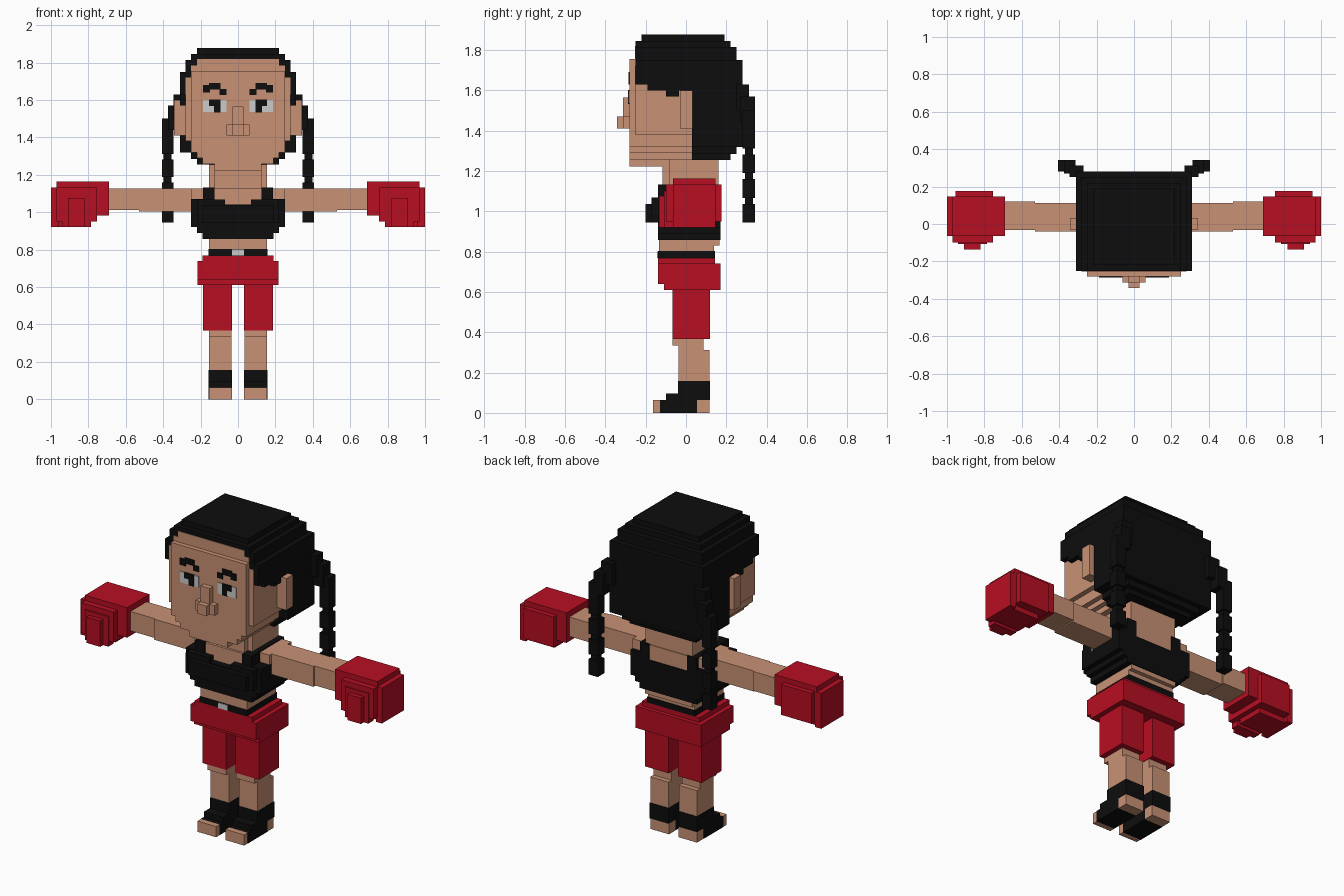
import bpy, bmesh


def material(name, rgb):
    m = bpy.data.materials.new(name)
    m.diffuse_color = (*rgb, 1)
    return m


SKIN = material("skin", (0.58, 0.283, 0.178))
RED = material("red_leather", (0.474, 0.0045, 0.016))
BLACK = material("black", (0.004, 0.004, 0.004))
GREY = material("light_grey", (0.6, 0.6, 0.6))


def part(name, mat, boxes, mirror=False):
    """One object from (x0, x1, y0, y1, z0, z1) boxes, optionally mirrored in x."""
    bm = bmesh.new()
    if mirror:
        boxes = boxes + [(-b[1], -b[0], *b[2:]) for b in boxes]
    for x0, x1, y0, y1, z0, z1 in boxes:
        vs = bmesh.ops.create_cube(bm, size=1)["verts"]
        for v in vs:
            v.co.x = x1 if v.co.x > 0 else x0
            v.co.y = y1 if v.co.y > 0 else y0
            v.co.z = z1 if v.co.z > 0 else z0
    me = bpy.data.meshes.new(name)
    bm.to_mesh(me)
    bm.free()
    me.materials.append(mat)
    ob = bpy.data.objects.new(name, me)
    bpy.context.collection.objects.link(ob)
    return ob


def slabs(rows):
    """Centred boxes from (half_width, y0, y1, z0, z1)."""
    return [(-w, w, y0, y1, z0, z1) for w, y0, y1, z0, z1 in rows]


# Head: core, forehead, face plate and stepped chin
part("head", SKIN, slabs([
    (0.28, -0.253, 0.04, 1.38, 1.72),
    (0.25, -0.253, 0.0, 1.72, 1.785),
    (0.22, -0.253, 0.0, 1.785, 1.82),
    (0.25, -0.28, 0.04, 1.32, 1.755),
    (0.22, -0.28, 0.04, 1.29, 1.32),
    (0.19, -0.28, 0.04, 1.257, 1.29),
    (0.125, -0.28, 0.04, 1.223, 1.257)]))
part("ears", SKIN, [(0.27, 0.342, -0.03, 0.032, 1.41, 1.6)], True)
part("nose", SKIN, slabs([
    (0.03, -0.312, -0.27, 1.41, 1.565),
    (0.062, -0.312, -0.27, 1.41, 1.47),
    (0.03, -0.343, -0.3, 1.41, 1.47)]))

# Painted eyes and brows, as thin plates
part("eye_whites", GREY, [(0.062, 0.187, -0.284, -0.279, 1.535, 1.6)], True)
part("pupils", BLACK, [
    (0.094, 0.156, -0.287, -0.279, 1.568, 1.602),
    (0.094, 0.127, -0.287, -0.279, 1.533, 1.57)], True)
part("brows", BLACK, [
    (0.094, 0.156, -0.286, -0.279, 1.656, 1.69),
    (0.15, 0.187, -0.286, -0.279, 1.64, 1.68),
    (0.062, 0.098, -0.286, -0.279, 1.628, 1.66)], True)

# Hair: stepped crown, side fringe and rounded back
part("hair", BLACK, slabs([
    (0.22, -0.22, 0.19, 1.845, 1.877),
    (0.25, -0.25, 0.22, 1.815, 1.845),
    (0.28, -0.25, 0.25, 1.75, 1.815),
    (0.31, -0.25, -0.19, 1.63, 1.75),
    (0.31, -0.19, -0.1, 1.6, 1.75),
    (0.31, -0.1, -0.035, 1.57, 1.75),
    (0.31, -0.035, 0.03, 1.6, 1.75),
    (0.31, 0.03, 0.28, 1.32, 1.75),
    (0.25, 0.03, 0.25, 1.285, 1.32),
    (0.22, 0.03, 0.22, 1.255, 1.285)]))

# Braids: arched root, then a beaded tail
braid = [(0.27, 0.345, 0.25, 0.312, 1.5, 1.63),
         (0.312, 0.375, 0.27, 0.343, 1.44, 1.57),
         (0.345, 0.407, 0.281, 0.343, 1.39, 1.5),
         (0.355, 0.397, 0.292, 0.332, 0.96, 1.4)]
for i in range(4):
    z = 0.945 + 0.122 * i
    braid.append((0.345, 0.407, 0.281, 0.343, z, z + 0.092))
part("braids", BLACK, braid, True)

# Neck and body
part("neck", SKIN, slabs([
    (0.125, -0.117, 0.13, 1.1, 1.24),
    (0.155, -0.085, 0.16, 1.1, 1.256)]))
part("torso", SKIN, slabs([
    (0.155, -0.135, 0.165, 0.83, 0.88),
    (0.155, -0.135, 0.14, 0.79, 0.83),
    (0.18, -0.13, 0.165, 0.9, 1.13)]))

# Sports top: stepped band, bust, straps
part("top_band", BLACK, slabs([
    (0.19, -0.14, 0.17, 0.857, 0.89),
    (0.22, -0.14, 0.17, 0.89, 0.92),
    (0.25, -0.14, 0.17, 0.92, 1.04),
    (0.22, -0.17, -0.13, 0.945, 1.04),
    (0.19, -0.2, -0.13, 0.945, 1.035)]))
part("top_straps", BLACK, [
    (0.07, 0.22, -0.17, -0.1, 1.03, 1.068),
    (0.125, 0.187, -0.14, 0.17, 1.03, 1.133),
    (0.187, 0.25, -0.135, 0.17, 1.03, 1.07)], True)

# Arms
part("arms", SKIN, [
    (0.17, 0.25, -0.06, 0.15, 1.0, 1.128),
    (0.24, 0.53, -0.04, 0.113, 1.005, 1.128),
    (0.53, 0.72, -0.033, 0.12, 1.012, 1.128)], True)

# Boxing gloves: rounded block with a thumb
part("gloves", RED, [
    (0.69, 0.97, -0.065, 0.147, 0.983, 1.163),
    (0.755, 0.97, -0.065, 0.147, 0.95, 1.0),
    (0.785, 0.97, -0.04, 0.125, 0.92, 0.96),
    (0.96, 1.0, -0.065, 0.147, 0.92, 1.132),
    (0.755, 0.955, 0.14, 0.177, 0.95, 1.132),
    (0.755, 0.97, -0.1, -0.06, 0.95, 1.132),
    (0.785, 0.94, -0.108, -0.06, 0.92, 1.1),
    (0.82, 0.91, -0.135, -0.1, 0.92, 1.075)], True)

# Belt and buckle
part("belt", BLACK, slabs([(0.157, -0.14, 0.145, 0.765, 0.802)]))
part("buckle", GREY, slabs([(0.031, -0.145, -0.138, 0.768, 0.8)]))

# Shorts: wide waist and two legs
part("shorts_waist", RED, slabs([
    (0.19, -0.14, 0.145, 0.735, 0.768),
    (0.217, -0.14, 0.17, 0.64, 0.74),
    (0.217, -0.108, 0.17, 0.61, 0.645)]))
part("shorts_legs", RED, [(0.031, 0.187, -0.068, 0.12, 0.367, 0.62)], True)

# Legs with knee step, toes and heels
part("legs", SKIN, [
    (0.034, 0.155, -0.067, 0.088, 0.335, 0.38),
    (0.034, 0.155, -0.037, 0.088, 0.3, 0.34),
    (0.034, 0.155, -0.037, 0.117, 0.15, 0.312)], True)
part("toes", SKIN, [(0.031, 0.155, -0.163, -0.13, 0, 0.064)], True)
part("heels", SKIN, [(0.031, 0.155, 0.055, 0.117, 0, 0.064)], True)

# Ankle wraps running down over the feet
part("ankle_wraps", BLACK, [
    (0.031, 0.157, -0.04, 0.12, 0.064, 0.157),
    (0.031, 0.157, -0.1, -0.03, 0.05, 0.095),
    (0.031, 0.157, -0.13, 0.055, 0, 0.064)], True)
